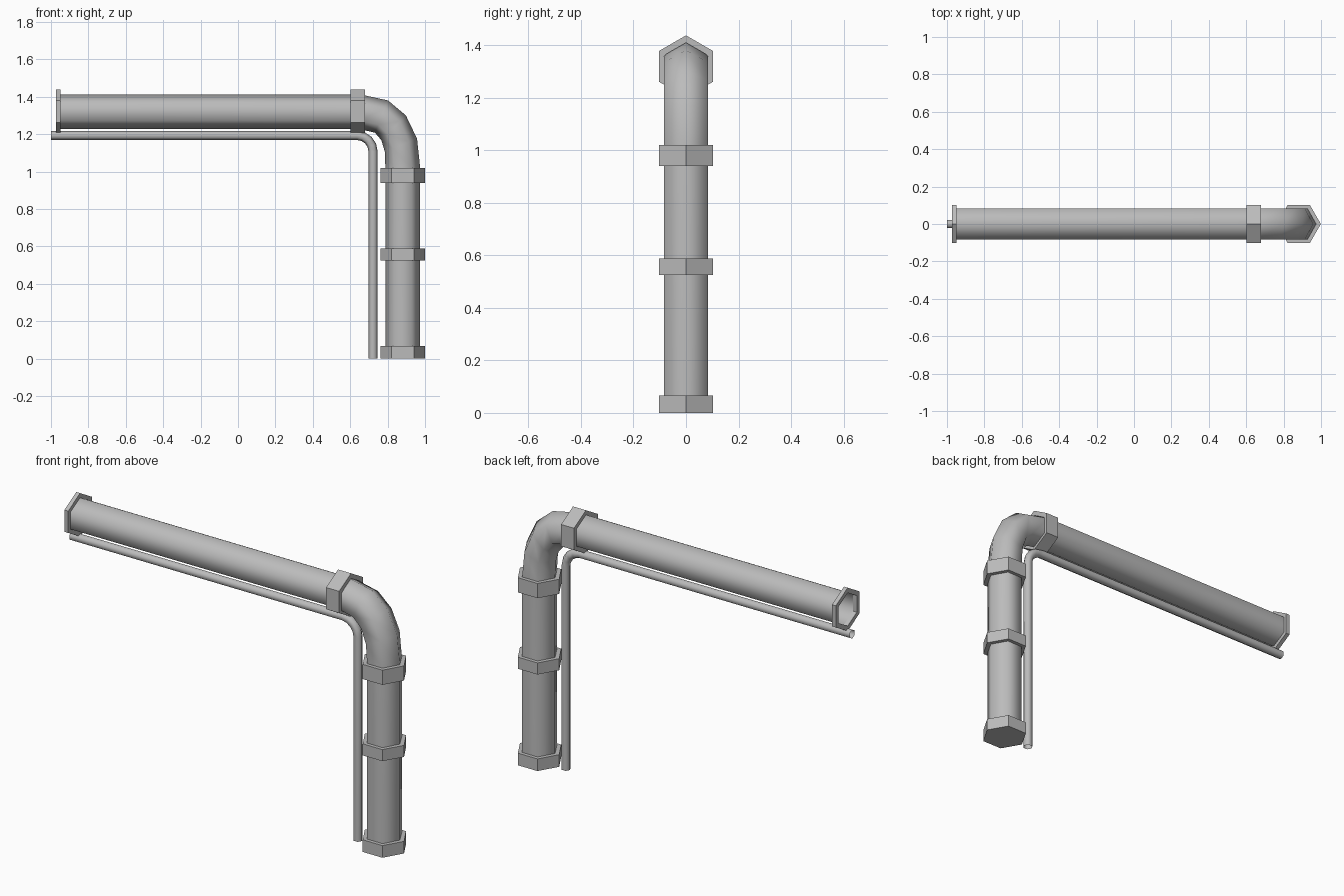
import bpy
import bmesh
from math import sin, cos, radians
from mathutils import Vector

if "Cube" in bpy.data.objects:
    bpy.data.objects.remove(bpy.data.objects["Cube"])

SIDES = 6
PIPE_X, PIPE_Z = 0.881, 1.32      # axes of the vertical and horizontal runs
PIPE_R, COLLAR_R = 0.093, 0.118

metal = bpy.data.materials.new("grey metal")
metal.use_nodes = True
grey = (0.5, 0.5, 0.5, 1)
metal.diffuse_color = grey
metal.node_tree.nodes["Principled BSDF"].inputs["Base Color"].default_value = grey


def sweep(name, sections, smooth=False, cap_end=False, width=1.0):
    """Skin hexagonal sections (x, z, turn in degrees, radius) lying along the xz plane."""
    bm = bmesh.new()
    rings = []
    for x, z, turn, r in sections:
        out = Vector((sin(radians(turn)), 0, cos(radians(turn))))
        ring = []
        for i in range(SIDES):
            a = radians(360 * i / SIDES)
            side = Vector((0, r * sin(a) * width, 0))
            ring.append(bm.verts.new(Vector((x, 0, z)) + out * r * cos(a) + side))
        rings.append(ring)
    for a, b in zip(rings, rings[1:]):
        for i in range(SIDES):
            j = (i + 1) % SIDES
            bm.faces.new((a[i], a[j], b[j], b[i]))
    if cap_end:
        bm.faces.new(rings[-1])
    bmesh.ops.recalc_face_normals(bm, faces=bm.faces)
    # Keep the skin facing outwards
    first = bm.faces[:][0] if smooth else None
    if first and first.normal.dot(first.calc_center_median() - Vector((first.calc_center_median().x, 0, sections[0][1]))) < 0:
        bmesh.ops.reverse_faces(bm, faces=bm.faces)
    for f in bm.faces:
        f.smooth = smooth
    mesh = bpy.data.meshes.new(name)
    bm.to_mesh(mesh)
    bm.free()
    mesh.materials.append(metal)
    obj = bpy.data.objects.new(name, mesh)
    bpy.context.collection.objects.link(obj)
    return obj


def collar(name, start, end, upright, closed=False):
    """Flat-sided band around the main pipe, hollow unless closed at its foot."""
    inner = PIPE_R - 0.003
    steps = [(start, inner), (start, COLLAR_R), (end, COLLAR_R)]
    if not closed:
        steps += [(end, inner), (start, inner)]
    if upright:
        sections = [(PIPE_X, p, 90, r) for p, r in steps]
    else:
        sections = [(p, PIPE_Z, 0, r) for p, r in steps]
    obj = sweep(name, sections, cap_end=closed)
    bm = bmesh.new()
    bm.from_mesh(obj.data)
    bmesh.ops.remove_doubles(bm, verts=bm.verts, dist=0.0001)
    bmesh.ops.recalc_face_normals(bm, faces=bm.faces)
    bm.to_mesh(obj.data)
    bm.free()


# Main pipe: horizontal run, elbow, vertical run
elbow = [(0.65, PIPE_Z, 0), (0.767, 1.294, 22), (0.832, 1.234, 45),
         (0.871, 1.141, 68), (PIPE_X, 1.02, 90)]
path = [(-0.972, PIPE_Z, 0)] + elbow + [(PIPE_X, 0.01, 90)]
sweep("main_pipe", [(*p, PIPE_R) for p in path], smooth=True, width=1.03)

# Collars and end flange
collar("end_flange", -0.973, -0.95, False)
collar("elbow_inlet_collar", 0.602, 0.68, False)
collar("elbow_outlet_collar", 1.02, 0.94, True)
collar("middle_collar", 0.588, 0.525, True)
collar("foot_collar", 0.066, 0, True, closed=True)

# Thin pipe running along the inside of the bend
thin_r, bend = 0.0245, 0.086
cx, cz = 0.636, 1.107
path = [(-1, cz + bend, 0)]
for step in range(5):
    t = 22.5 * step
    path.append((cx + bend * sin(radians(t)), cz + bend * cos(radians(t)), t))
path.append((cx + bend, 0, 90))
sweep("thin_pipe", [(*p, thin_r) for p in path], smooth=True)
